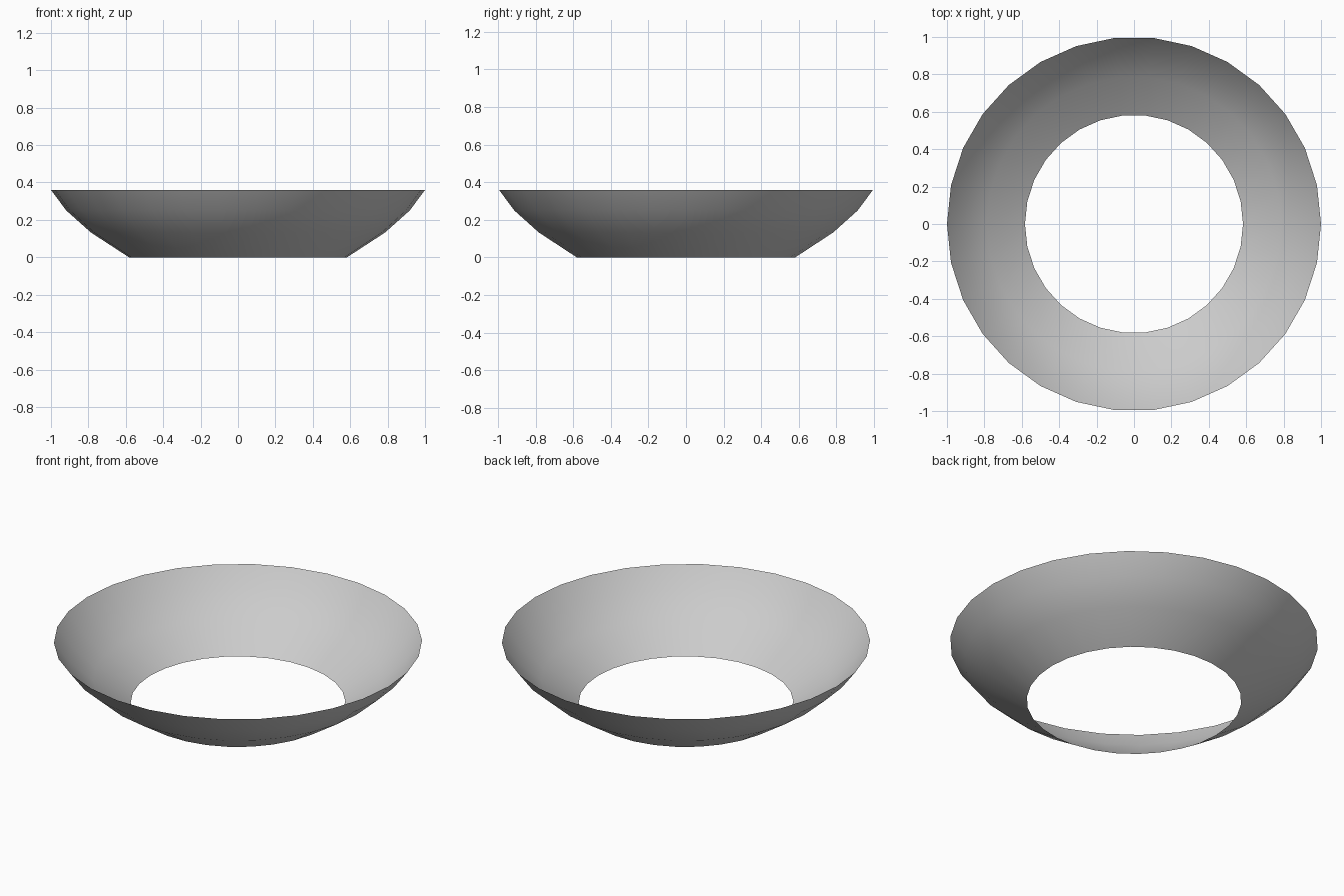
import bpy, bmesh
from math import cos, sin, tau

if "Cube" in bpy.data.objects:
    bpy.data.objects.remove(bpy.data.objects["Cube"])

SIDES = 30
# Profile as (radius, height), from open bottom to rim
PROFILE = [(0.583, 0.0), (0.787, 0.133), (0.918, 0.25), (1.0, 0.36)]

# Open bowl ring: single-walled surface of revolution
bm = bmesh.new()
rings = [[bm.verts.new((r * cos(tau * i / SIDES), r * sin(tau * i / SIDES), z))
          for i in range(SIDES)] for r, z in PROFILE]
for low, high in zip(rings, rings[1:]):
    for i in range(SIDES):
        j = (i + 1) % SIDES
        face = bm.faces.new((low[i], low[j], high[j], high[i]))
        face.smooth = True

mesh = bpy.data.meshes.new("bowl_ring")
bm.to_mesh(mesh)
bm.free()
bowl = bpy.data.objects.new("bowl_ring", mesh)
bpy.context.collection.objects.link(bowl)
